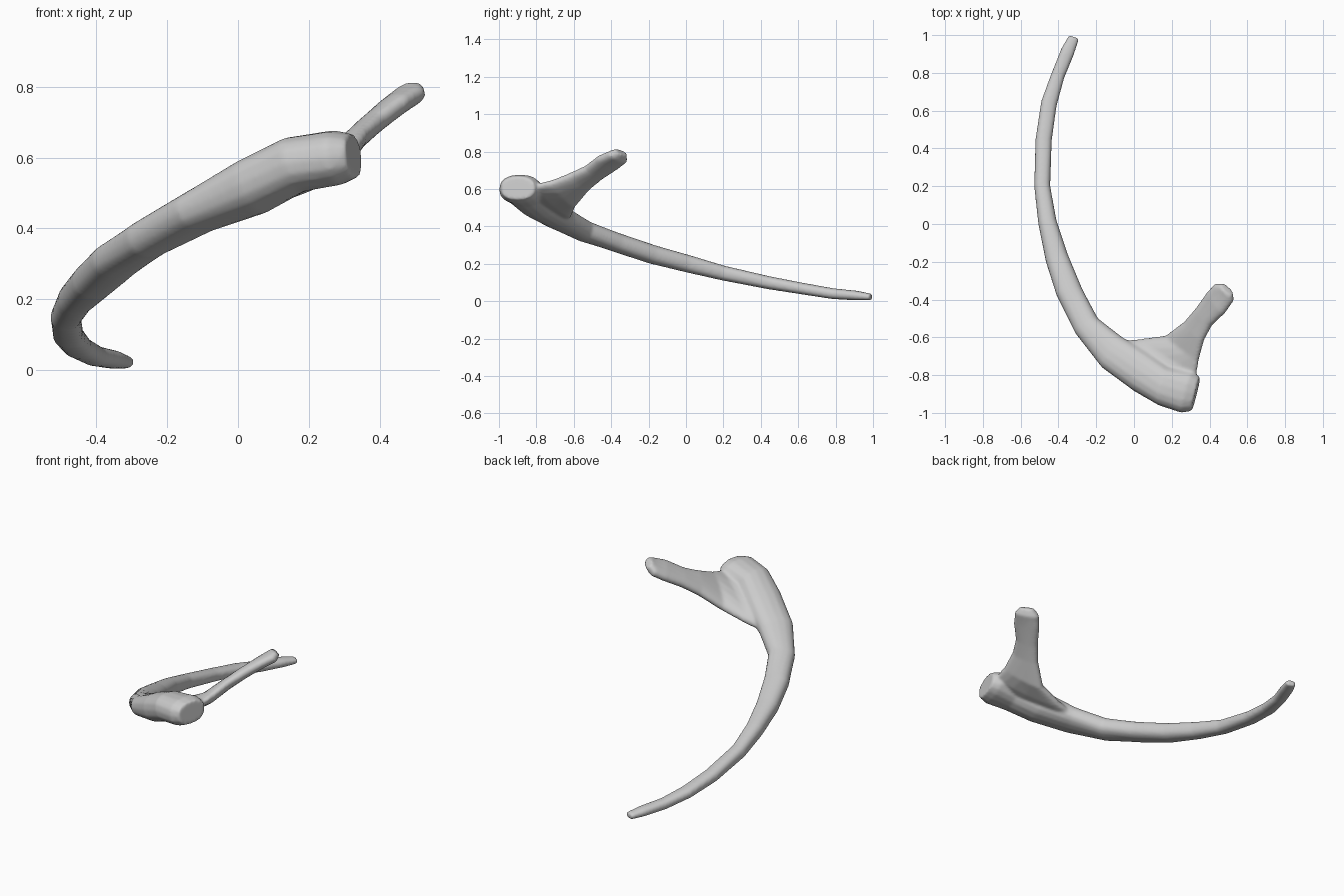
import bpy, bmesh, math
from mathutils import Vector

if "Cube" in bpy.data.objects:
    bpy.data.objects.remove(bpy.data.objects["Cube"])


def loft(bm, stations, sides=16, power=0.85):
    """Skin rounded sections given by two edge points and a half thickness."""
    mids = [(Vector(l) + Vector(r)) / 2 for l, r, t in stations]
    rings = []
    for i, (l, r, t) in enumerate(stations):
        half = (Vector(r) - Vector(l)) / 2
        tangent = mids[min(i + 1, len(mids) - 1)] - mids[max(i - 1, 0)]
        up = tangent.cross(half).normalized() * t
        ring = []
        for k in range(sides):
            a = 2 * math.pi * k / sides
            c, s = math.cos(a), math.sin(a)
            c = math.copysign(abs(c) ** power, c)
            s = math.copysign(abs(s) ** power, s)
            ring.append(bm.verts.new(mids[i] + half * c + up * s))
        rings.append(ring)
    for a, b in zip(rings, rings[1:]):
        for k in range(sides):
            n = (k + 1) % sides
            bm.faces.new((a[k], a[n], b[n], b[k]))
    bm.faces.new(rings[0][::-1])
    bm.faces.new(rings[-1])


# Curved shaft: outer edge, inner edge, half thickness
shaft = [
    ((-.345, 1.0, .022), (-.29, .98, .022), .018),
    ((-.385, .93, .03), (-.32, .89, .03), .026),
    ((-.437, .80, .04), (-.37, .77, .04), .029),
    ((-.492, .65, .065), (-.41, .62, .065), .031),
    ((-.522, .45, .098), (-.435, .44, .098), .035),
    ((-.529, .20, .15), (-.443, .20, .15), .04),
    ((-.507, 0, .20), (-.41, .02, .20), .047),
    ((-.467, -.20, .25), (-.35, -.16, .25), .051),
    ((-.41, -.38, .31), (-.275, -.34, .31), .052),
    ((-.31, -.58, .365), (-.19, -.50, .38), .055),
    ((-.17, -.76, .445), (-.06, -.60, .445), .06),
    ((0, -.885, .525), (.08, -.68, .51), .08),
    ((.13, -.96, .585), (.19, -.76, .575), .08),
    ((.25, -1.0, .60), (.31, -.78, .60), .078),
    ((.305, -.99, .605), (.35, -.81, .605), .062),
]

# Flattened web narrowing to a neck, then the knobbed head
neck = [
    ((-.08, -.62, .44), (.25, -.87, .60), .04),
    ((.02, -.61, .46), (.33, -.80, .62), .036),
    ((.17, -.59, .51), (.34, -.72, .64), .035),
    ((.27, -.515, .60), (.365, -.62, .68), .032),
    ((.33, -.445, .66), (.408, -.54, .715), .032),
    ((.393, -.355, .72), (.478, -.475, .765), .033),
    ((.43, -.315, .755), (.525, -.41, .79), .033),
    ((.465, -.317, .79), (.52, -.375, .805), .024),
]

bm = bmesh.new()
loft(bm, shaft)
loft(bm, neck)
bmesh.ops.recalc_face_normals(bm, faces=bm.faces)
mesh = bpy.data.meshes.new("rib_bone")
bm.to_mesh(mesh)
bm.free()
rib = bpy.data.objects.new("rib_bone", mesh)
bpy.context.collection.objects.link(rib)

# Fuse the branches and soften the joins
remesh = rib.modifiers.new("fuse", 'REMESH')
remesh.mode = 'VOXEL'
remesh.voxel_size = 0.008
remesh.use_smooth_shade = True
soften = rib.modifiers.new("soften", 'SMOOTH')
soften.factor = 0.5
soften.iterations = 8
